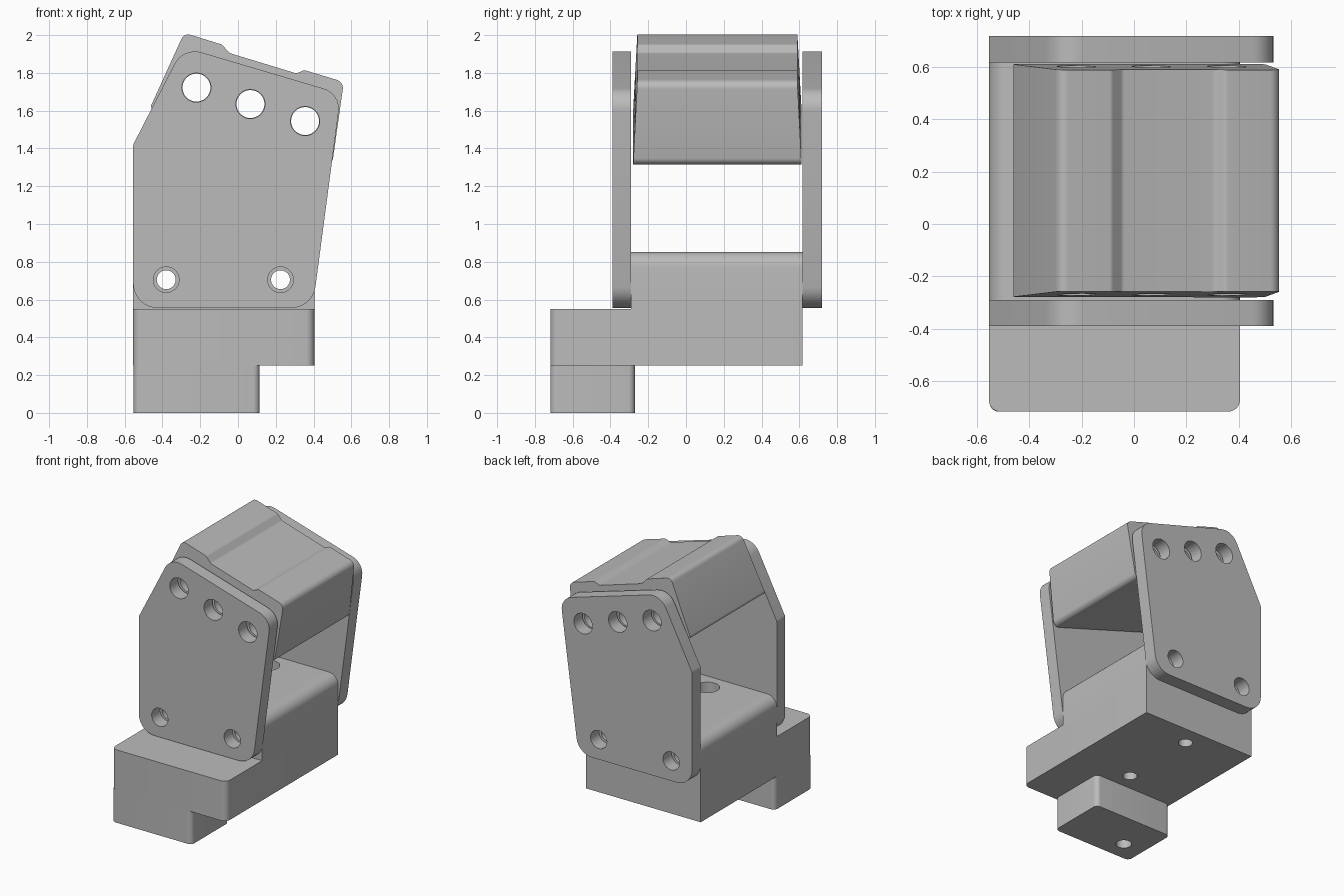
import bpy, bmesh, math
from mathutils import Vector

if "Cube" in bpy.data.objects:
    bpy.data.objects.remove(bpy.data.objects["Cube"], do_unlink=True)

metal = bpy.data.materials.new("machined_grey")
metal.use_nodes = True
grey = (0.5, 0.5, 0.5, 1)
metal.diffuse_color = grey
metal.node_tree.nodes["Principled BSDF"].inputs["Base Color"].default_value = grey


def rounded(corners, steps=8):
    """Turn (a, b, radius) corners into an outline with filleted corners."""
    out = []
    for i, (a, b, r) in enumerate(corners):
        p = Vector((a, b))
        if r == 0:
            out.append(p)
            continue
        d0 = (Vector(corners[i - 1][:2]) - p).normalized()
        d1 = (Vector(corners[(i + 1) % len(corners)][:2]) - p).normalized()
        half = d0.angle(d1) / 2
        centre = p + (d0 + d1).normalized() * (r / math.sin(half))
        start = p + d0 * (r / math.tan(half)) - centre
        end = p + d1 * (r / math.tan(half)) - centre
        sweep = math.pi - 2 * half
        for k in range(steps + 1):
            t = k / steps
            out.append(centre + (start * math.sin((1 - t) * sweep)
                                 + end * math.sin(t * sweep)) / math.sin(sweep))
    return out


def prism(name, outline, axis, lo, hi):
    """Extrude an outline along Y (outline in XZ) or Z (outline in XY)."""
    bm = bmesh.new()
    place = (lambda p, h: (p.x, h, p.y)) if axis == "Y" else (lambda p, h: (p.x, p.y, h))
    rings = [[bm.verts.new(place(p, h)) for p in outline] for h in (lo, hi)]
    for ring in rings:
        bm.faces.new(ring)
    n = len(outline)
    for i in range(n):
        j = (i + 1) % n
        bm.faces.new((rings[0][i], rings[0][j], rings[1][j], rings[1][i]))
    bmesh.ops.recalc_face_normals(bm, faces=bm.faces)
    mesh = bpy.data.meshes.new(name)
    bm.to_mesh(mesh)
    bm.free()
    mesh.materials.append(metal)
    obj = bpy.data.objects.new(name, mesh)
    bpy.context.collection.objects.link(obj)
    return obj


def drill(obj, axis, holes):
    """Cut round holes given as (a, b, radius, from, to)."""
    for a, b, r, lo, hi in holes:
        ring = [Vector((a + r * math.cos(k * math.tau / 32),
                        b + r * math.sin(k * math.tau / 32))) for k in range(32)]
        cutter = prism("hole_cutter", ring, axis, lo, hi)
        cutter.hide_render = True
        mod = obj.modifiers.new("hole", "BOOLEAN")
        mod.operation, mod.solver, mod.object = "DIFFERENCE", "EXACT", cutter
        bpy.context.view_layer.update()
        cut = bpy.data.meshes.new_from_object(
            obj.evaluated_get(bpy.context.evaluated_depsgraph_get()))
        obj.modifiers.clear()
        obj.data = cut
        bpy.data.objects.remove(cutter, do_unlink=True)


def finish(obj):
    bpy.ops.object.select_all(action="DESELECT")
    obj.select_set(True)
    bpy.context.view_layer.objects.active = obj
    bpy.ops.object.shade_smooth_by_angle(angle=math.radians(25))


upper_holes = [(-0.22, 1.722), (0.066, 1.635), (0.355, 1.545)]
lower_holes = [(-0.38, 0.705), (0.225, 0.705)]
bolt_holes = [(-0.08, -0.14), (-0.08, 0.465)]

# Side plates
plate_outline = rounded([(-0.555, 0.555, 0.13), (0.395, 0.555, 0.13), (0.545, 1.69, 0.11),
                         (-0.29, 1.937, 0.12), (-0.555, 1.42, 0.04)])
for name, lo, hi in (("front_plate", -0.39, -0.29), ("back_plate", 0.617, 0.72)):
    plate = prism(name, plate_outline, "Y", lo, hi)
    drill(plate, "Y", [(x, z, 0.077, -1, 1) for x, z in upper_holes]
          + [(x, z, 0.068, -1, 1) for x, z in lower_holes])
    finish(plate)

# Tilted upper block with a shallow channel on top and tapered ends
block = prism("upper_block", rounded([
    (-0.285, 2.012, 0.04), (-0.085, 1.95, 0.03), (-0.045, 1.905, 0.03), (0.31, 1.797, 0.03),
    (0.35, 1.815, 0.03), (0.56, 1.752, 0.045), (0.497, 1.302, 0.04), (-0.468, 1.61, 0.02)]),
    "Y", -0.28, 0.612)
middle = 0.166
for v in block.data.vertices:
    height = (v.co.z + 0.3 * v.co.x - 1.46) / 0.46
    v.co.y = middle + (v.co.y - middle) * (1 - 0.05 * height)
drill(block, "Y", [(x, z, 0.074, -1, 1) for x, z in upper_holes])
finish(block)

# Saddle between the plates
saddle = prism("saddle", rounded([(-0.555, 0.55, 0), (0.405, 0.55, 0),
                                  (0.405, 0.852, 0.08), (-0.555, 0.852, 0.08)]),
               "Y", -0.29, 0.617)
drill(saddle, "Y", [(x, z, 0.05, -1, 1) for x, z in lower_holes])
drill(saddle, "Z", [(x, y, 0.085, 0.4, 1) for x, y in bolt_holes])
finish(saddle)

# Base slab
base = prism("base_slab", rounded([(-0.555, -0.718, 0.045), (0.405, -0.718, 0.045),
                                   (0.405, 0.617, 0), (-0.555, 0.617, 0)]), "Z", 0.25, 0.55)
drill(base, "Z", [(x, y, 0.05, 0, 1) for x, y in bolt_holes])
finish(base)

# Foot under the front corner
foot = prism("foot", rounded([(-0.552, -0.718, 0.035), (0.115, -0.718, 0.035),
                              (0.115, -0.27, 0.035), (-0.552, -0.27, 0.035)]), "Z", 0, 0.25)
drill(foot, "Z", [(-0.38, -0.565, 0.055, -0.1, 0.2)])
finish(foot)
